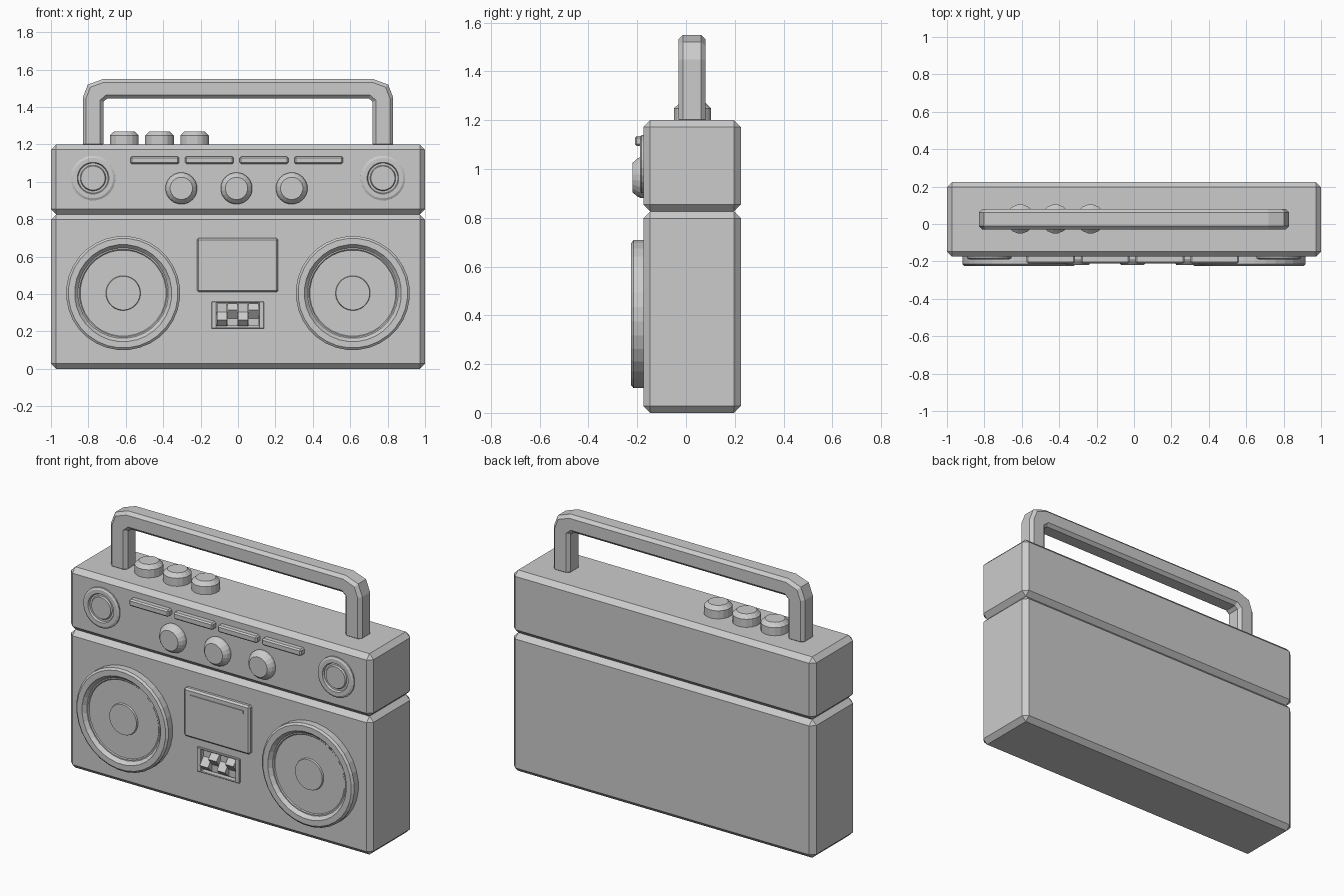
import bpy, bmesh, math
from mathutils import Vector

if "Cube" in bpy.data.objects:
    bpy.data.objects.remove(bpy.data.objects["Cube"])

grey = bpy.data.materials.new("grey plastic")
grey.diffuse_color = (0.6, 0.6, 0.6, 1)
grey.use_nodes = True
grey.node_tree.nodes["Principled BSDF"].inputs["Base Color"].default_value = grey.diffuse_color
FRONT = -0.175  # y of the cabinet's front face


def add(name, bm):
    bmesh.ops.recalc_face_normals(bm, faces=bm.faces)
    me = bpy.data.meshes.new(name)
    bm.to_mesh(me)
    bm.free()
    me.materials.append(grey)
    ob = bpy.data.objects.new(name, me)
    bpy.context.collection.objects.link(ob)
    return ob


def bevel(ob, width, angle=30):
    m = ob.modifiers.new("chamfer", 'BEVEL')
    m.width, m.segments = width, 1
    m.limit_method, m.angle_limit = 'ANGLE', math.radians(angle)


def box(name, x, y, z, chamfer=0):
    bm = bmesh.new()
    bmesh.ops.create_cube(bm, size=1)
    for v in bm.verts:
        v.co = Vector([(a + b) / 2 + c * (b - a) for (a, b), c in zip((x, y, z), v.co)])
    ob = add(name, bm)
    if chamfer:
        bevel(ob, chamfer)
    return ob


def lathe(name, profile, sides, centre, upward=False):
    """Round part from (radius, height) points, rising to the front or upward."""
    bm = bmesh.new()
    rings = []
    for r, h in profile:
        ring = []
        for i in range(sides):
            a = 2 * math.pi * (i + 0.5) / sides
            u, w = r * math.cos(a), r * math.sin(a)
            p = Vector((u, w, h)) if upward else Vector((u, -h, w))
            ring.append(bm.verts.new(p + Vector(centre)))
        rings.append(ring)
    for a, b in zip(rings, rings[1:]):
        for i in range(sides):
            j = (i + 1) % sides
            bm.faces.new((a[i], a[j], b[j], b[i]))
    bm.faces.new(rings[0])
    bm.faces.new(rings[-1])
    return add(name, bm)


def prism(name, points, to3d, start, end):
    """Extrude a flat outline between two positions."""
    bm = bmesh.new()
    f = bm.faces.new([bm.verts.new(to3d(p, start)) for p in points])
    ext = bmesh.ops.extrude_face_region(bm, geom=[f])
    shift = Vector(to3d((0, 0), end)) - Vector(to3d((0, 0), start))
    bmesh.ops.translate(bm, vec=shift, verts=[g for g in ext["geom"] if isinstance(g, bmesh.types.BMVert)])
    return add(name, bm)


# cabinet in two stacked blocks
lower = box("lower_cabinet", (-1, 1), (FRONT, 0.225), (0, 0.826), 0.028)
box("upper_cabinet", (-1, 1), (FRONT, 0.225), (0.826, 1.2), 0.028)

# recess for the switches
cutter = box("switch_recess_cutter", (-0.115, 0.112), (-0.3, -0.145), (0.222, 0.352))
cutter.hide_render = True
cutter.hide_viewport = True
cut = lower.modifiers.new("recess", 'BOOLEAN')
cut.operation, cut.object, cut.solver = 'DIFFERENCE', cutter, 'EXACT'

# speakers and small dials, left and right
for side, s in (("left", -1), ("right", 1)):
    lathe(side + "_speaker",
          [(0.305, -0.01), (0.305, 0.04), (0.293, 0.05), (0.26, 0.05), (0.242, 0.03),
           (0.235, 0.03), (0.23, 0.025), (0.093, 0.025), (0.09, 0.035)],
          32, (s * 0.614, FRONT, 0.405))
    lathe(side + "_dial",
          [(0.12, -0.01), (0.12, 0.008), (0.108, 0.014), (0.085, 0.014), (0.08, 0.003),
           (0.069, 0.003), (0.064, 0.012)],
          24, (s * 0.775, FRONT, 1.02))

# tuning knobs
for i in range(3):
    lathe(f"knob_{i + 1}", [(0.085, -0.01), (0.085, 0.012), (0.078, 0.026), (0.06, 0.045)],
          20, (-0.303 + 0.295 * i, FRONT, 0.965))

# long button bars
for i in range(4):
    x = -0.445 + 0.292 * i
    box(f"button_bar_{i + 1}", (x - 0.13, x + 0.13), (-0.21, -0.16), (1.095, 1.136), 0.008)

# cassette door with its raised strip
box("cassette_door", (-0.22, 0.215), (-0.2, -0.16), (0.41, 0.70), 0.01)
box("cassette_strip", (-0.18, 0.175), (-0.205, -0.19), (0.648, 0.667))

# switch frame made of a thin bevelled border
for name, x, z in (("left", (-0.142, -0.115), (0.215, 0.36)), ("right", (0.112, 0.139), (0.215, 0.36)),
                   ("bottom", (-0.142, 0.139), (0.215, 0.222)), ("top", (-0.142, 0.139), (0.352, 0.36))):
    box("switch_frame_" + name, x, (-0.187, -0.16), z, 0.003)

# rocker switches, alternately flipped down and up
down = [(-0.14, 0.35), (-0.165, 0.35), (-0.165, 0.305), (-0.2, 0.262), (-0.165, 0.228), (-0.14, 0.228)]
up = [(-0.14, 0.35), (-0.165, 0.35), (-0.2, 0.314), (-0.165, 0.27), (-0.165, 0.228), (-0.14, 0.228)]
for i in range(4):
    x = -0.113 + 0.056 * i
    prism(f"rocker_switch_{i + 1}", up if i % 2 else down,
          lambda p, d: (d, p[0], p[1]), x, x + 0.054)

# round push buttons on top
for i in range(3):
    lathe(f"top_button_{i + 1}", [(0.078, -0.01), (0.078, 0.048), (0.055, 0.07)],
          16, (-0.608 + 0.188 * i, 0.027, 1.2), upward=True)

# carrying handle
half = [(-0.72, 1.445 - 0.26), (-0.83, 1.185), (-0.83, 1.45), (-0.803, 1.52), (-0.72, 1.55)]
inner = [(-0.7, 1.445), (-0.72, 1.428)]
left = inner + half
outline = left + [(-x, z) for x, z in reversed(left)]
handle = prism("carrying_handle", outline, lambda p, d: (p[0], d, p[1]), -0.03, 0.08)
bevel(handle, 0.018, 60)
